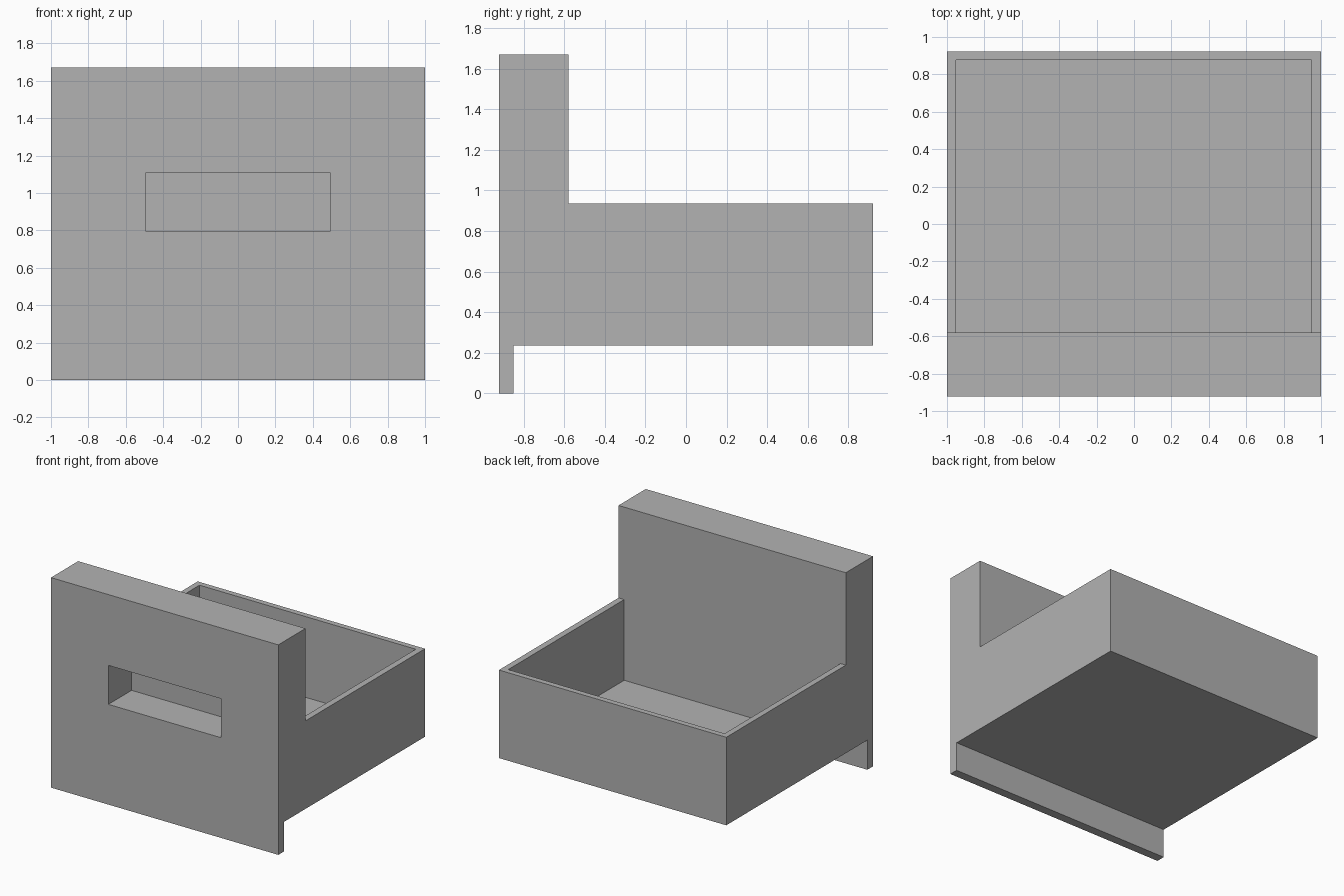
import bpy
import bmesh
from mathutils import Vector

default = bpy.data.objects.get("Cube")
if default:
    bpy.data.objects.remove(default, do_unlink=True)

grey = bpy.data.materials.new("plain_grey")
grey.use_nodes = True
colour = (0.448, 0.448, 0.448, 1)
grey.diffuse_color = colour
grey.node_tree.nodes["Principled BSDF"].inputs["Base Color"].default_value = colour


def extrude_profile(name, profile, x_min, x_max):
    """Solid made by sweeping a (y, z) outline along x."""
    bm = bmesh.new()
    face = bm.faces.new([bm.verts.new((x_min, y, z)) for y, z in profile])
    swept = bmesh.ops.extrude_face_region(bm, geom=[face])
    verts = [g for g in swept["geom"] if isinstance(g, bmesh.types.BMVert)]
    bmesh.ops.translate(bm, verts=verts, vec=Vector((x_max - x_min, 0, 0)))
    bmesh.ops.recalc_face_normals(bm, faces=bm.faces)
    mesh = bpy.data.meshes.new(name)
    bm.to_mesh(mesh)
    bm.free()
    mesh.materials.append(grey)
    obj = bpy.data.objects.new(name, mesh)
    bpy.context.collection.objects.link(obj)
    return obj


def cut_box(target, name, x, y, z):
    """Subtract a box given by its x, y and z ranges."""
    outline = [(y[0], z[0]), (y[1], z[0]), (y[1], z[1]), (y[0], z[1])]
    cutter = extrude_profile(name, outline, *x)
    cutter.hide_render = True
    cutter.hide_viewport = True
    mod = target.modifiers.new(name, "BOOLEAN")
    mod.operation = "DIFFERENCE"
    mod.solver = "EXACT"
    mod.object = cutter
    bpy.context.view_layer.update()
    # Bake the cut and discard the helper
    graph = bpy.context.evaluated_depsgraph_get()
    result = bpy.data.meshes.new_from_object(target.evaluated_get(graph))
    target.modifiers.clear()
    target.data = result
    bpy.data.objects.remove(cutter, do_unlink=True)


# Drawer body: tall thick front panel, lower lip and box in one side outline
FRONT, BACK = -0.922, 0.922
PANEL_BACK, LIP_BACK = -0.58, -0.85
BOX_BOTTOM, BOX_TOP, PANEL_TOP = 0.235, 0.935, 1.67
drawer = extrude_profile("drawer", [
    (FRONT, 0), (LIP_BACK, 0), (LIP_BACK, BOX_BOTTOM), (BACK, BOX_BOTTOM),
    (BACK, BOX_TOP), (PANEL_BACK, BOX_TOP), (PANEL_BACK, PANEL_TOP),
    (FRONT, PANEL_TOP)], -1, 1)

# Open storage space behind the panel
cut_box(drawer, "storage_space", (-0.953, 0.95), (PANEL_BACK, 0.877), (0.293, 1.2))

# Recessed finger pull in the front
cut_box(drawer, "finger_pull", (-0.495, 0.495), (-1.1, -0.63), (0.797, 1.107))
